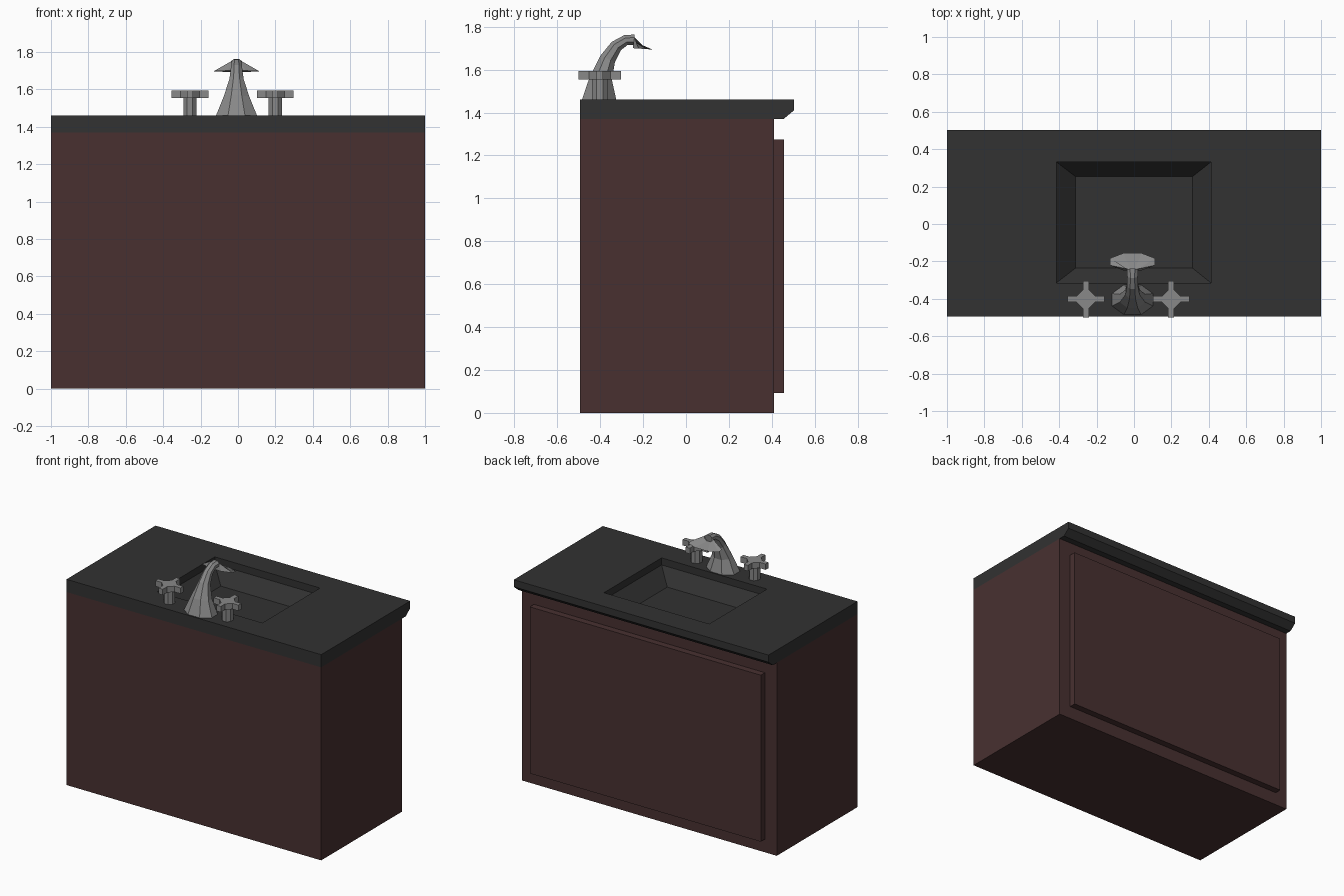
import bpy, bmesh, math

if "Cube" in bpy.data.objects:
    bpy.data.objects.remove(bpy.data.objects["Cube"])

def material(name, rgb):
    m = bpy.data.materials.new(name)
    m.diffuse_color = (*rgb, 1)
    m.use_nodes = True
    m.node_tree.nodes["Principled BSDF"].inputs["Base Color"].default_value = m.diffuse_color
    return m

WOOD = material("dark_wood", (0.065, 0.030, 0.030))
STONE = material("dark_stone", (0.032, 0.032, 0.032))
METAL = material("metal", (0.25, 0.25, 0.25))

def finish(name, bm, mat):
    bmesh.ops.recalc_face_normals(bm, faces=bm.faces[:])
    me = bpy.data.meshes.new(name)
    bm.to_mesh(me)
    bm.free()
    ob = bpy.data.objects.new(name, me)
    bpy.context.collection.objects.link(ob)
    me.materials.append(mat)
    return ob

def loft(bm, rings, cap_start=True, cap_end=True):
    """Skin a list of equal-length point rings."""
    vs = [[bm.verts.new(p) for p in r] for r in rings]
    n = len(vs[0])
    for a, b in zip(vs, vs[1:]):
        for i in range(n):
            j = (i + 1) % n
            bm.faces.new((a[i], a[j], b[j], b[i]))
    if cap_start:
        bm.faces.new(vs[0])
    if cap_end:
        bm.faces.new(vs[-1])

def rect(x0, x1, y0, y1, z):
    return [(x0, y0, z), (x1, y0, z), (x1, y1, z), (x0, y1, z)]

def ngon(cx, cy, z, r, n=8):
    return [(cx + r * math.cos(math.tau * (i + .5) / n),
             cy + r * math.sin(math.tau * (i + .5) / n), z) for i in range(n)]

# Cabinet body, open on top so the basin can hang inside
bm = bmesh.new()
loft(bm, [rect(-1, 1, -.495, .41, z) for z in (0, 1.37)], cap_end=False)
finish("cabinet", bm, WOOD)

# Raised door panel
bm = bmesh.new()
loft(bm, [rect(-.907, .907, .41, .457, z) for z in (.093, 1.275)])
finish("door_panel", bm, WOOD)

# Countertop: edge profile extruded along x, with the sink opening cut out
profile = [(-.495, 1.37), (.455, 1.37), (.503, 1.41), (.503, 1.46), (-.495, 1.46)]
bm = bmesh.new()
loft(bm, [[(x, y, z) for y, z in profile] for x in (-1, 1)])
counter = finish("countertop", bm, STONE)

OPENING = (-.415, .412, -.315, .332)
bm = bmesh.new()
loft(bm, [rect(*OPENING, z) for z in (1.2, 1.6)])
cutter = finish("sink_cutter", bm, STONE)
cutter.hide_render = True
cutter.hide_viewport = True
cutter.display_type = 'WIRE'
cut = counter.modifiers.new("sink_opening", 'BOOLEAN')
cut.object = cutter
cut.solver = 'EXACT'

# Basin: sloping walls and flat floor
bm = bmesh.new()
loft(bm, [rect(*OPENING, 1.41), rect(-.312, .312, -.235, .253, 1.31)], cap_start=False)
basin = finish("basin", bm, STONE)
basin.data.flip_normals() if basin.data.polygons[-1].normal.z < 0 else None

# Spout: eight-sided loft along a bent path, flaring into a wide mouth
CX = -.008
def spout_ring(y, z, tilt, half_w, half_d):
    t = math.radians(tilt)
    pts = []
    for i in range(8):
        a = math.tau * (i + .5) / 8
        u, v = half_w * math.cos(a) * 1.08, half_d * math.sin(a) * 1.08
        pts.append((CX + u, y + v * math.cos(t), z - v * math.sin(t)))
    return pts

path = [(-.405, 1.46, 0, .11, .08),
        (-.397, 1.56, 8, .068, .052),
        (-.365, 1.65, 25, .038, .037),
        (-.325, 1.71, 42, .030, .029),
        (-.280, 1.738, 70, .028, .024),
        (-.240, 1.740, 92, .030, .024),
        (-.202, 1.697, 4, .12, .046)]
bm = bmesh.new()
loft(bm, [spout_ring(*p) for p in path])
finish("spout", bm, METAL)

# Cross handles: octagonal stem under a four-armed knob
for side, x in (("left", -.257), ("right", .199)):
    cy = -.402
    bm = bmesh.new()
    loft(bm, [ngon(x, cy, z, .038) for z in (1.46, 1.555)])
    finish(side + "_handle_stem", bm, METAL)
    arm = [(.05, -.016), (.098, -.016), (.098, .016), (.05, .016)]
    cross = []
    for q in range(4):
        c, s = round(math.cos(q * math.pi / 2)), round(math.sin(q * math.pi / 2))
        cross += [(x + c * u - s * v, cy + s * u + c * v) for u, v in arm]
    bm = bmesh.new()
    loft(bm, [[(u, v, z) for u, v in cross] for z in (1.553, 1.594)])
    finish(side + "_handle_cross", bm, METAL)
